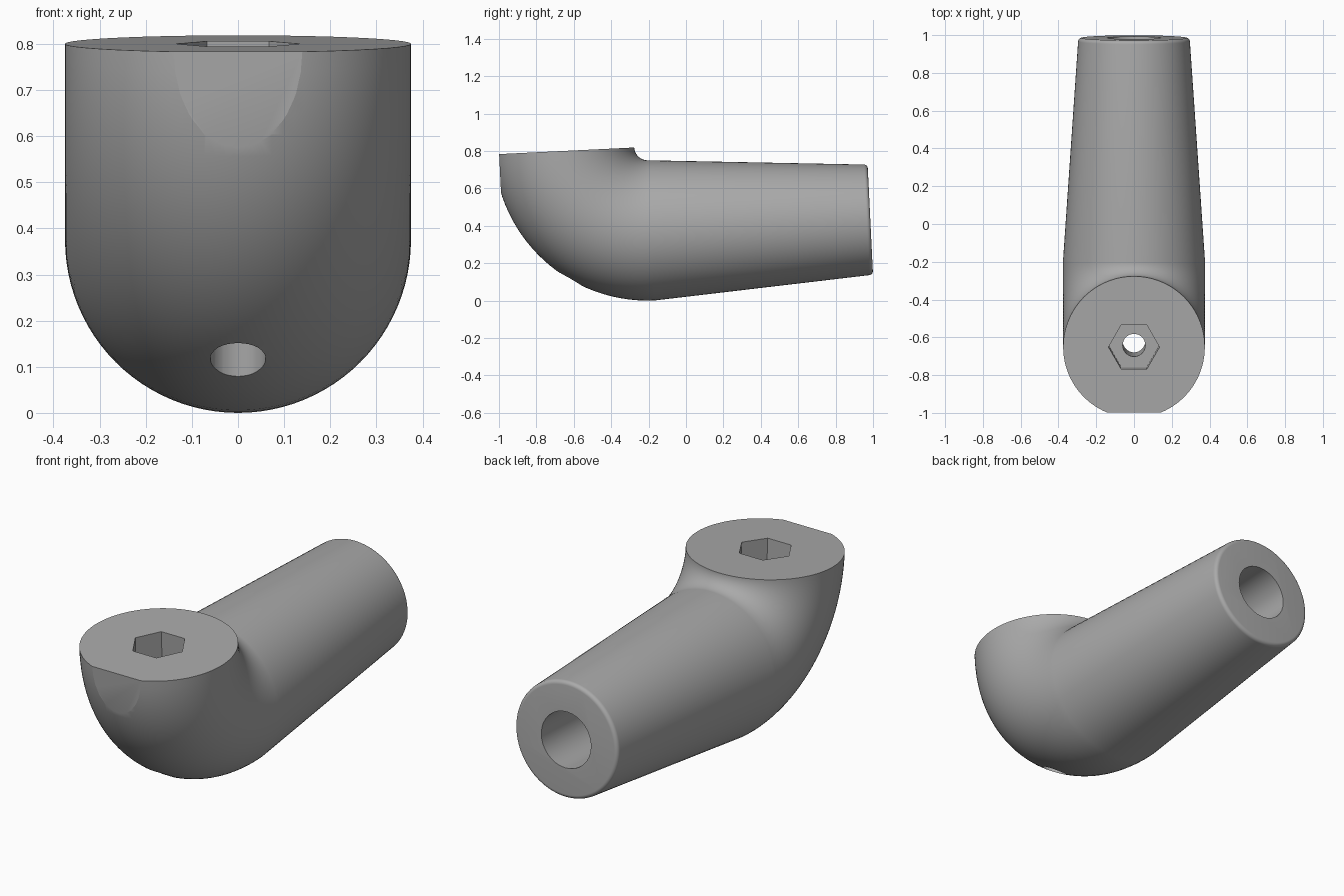
import bpy, bmesh
from math import sin, cos, pi, radians
from mathutils import Matrix, Vector

cube = bpy.data.objects.get("Cube")
if cube:
    bpy.data.objects.remove(cube, do_unlink=True)

SIDES = 96
TUBE = 0.375          # elbow tube radius
BEND = 0.447          # bend radius of the tube centreline
TIP = 0.296           # radius at the arm's end
ARM = 1.17            # arm length
ROUND = 0.02          # rounding of the arm's rim

# Whole fitting is tilted slightly about the bend pivot
FRAME = Matrix.Translation((0, -0.205, 0.822)) @ Matrix.Rotation(radians(2.8), 4, "X")

grey = bpy.data.materials.new("plain_grey")
grey.use_nodes = True
colour = (0.4, 0.4, 0.4, 1)
grey.diffuse_color = colour
grey.node_tree.nodes["Principled BSDF"].inputs["Base Color"].default_value = colour


def make_object(name, bm):
    bmesh.ops.recalc_face_normals(bm, faces=bm.faces)
    mesh = bpy.data.meshes.new(name)
    bm.to_mesh(mesh)
    bm.free()
    mesh.materials.append(grey)
    obj = bpy.data.objects.new(name, mesh)
    bpy.context.collection.objects.link(obj)
    obj.matrix_world = FRAME
    return obj


def prism(name, sides, radius, depth, matrix):
    bm = bmesh.new()
    bmesh.ops.create_cone(bm, cap_ends=True, segments=sides, radius1=radius,
                          radius2=radius, depth=depth, matrix=matrix)
    return make_object(name, bm)


# Sections along the path: centre, outward direction, radius
sections = []
steps = 28
for i in range(steps + 1):
    a = pi / 2 * i / steps
    out = Vector((0, -cos(a), -sin(a)))
    sections.append((out * BEND, out, TUBE))
down = Vector((0, 0, -1))
for i in range(7):
    a = pi / 2 * i / 6
    y = ARM - ROUND + ROUND * sin(a)
    sections.append((down * BEND + Vector((0, y, 0)), down, TIP - ROUND + ROUND * cos(a)))

# Elbow and tapered arm as one skin
bm = bmesh.new()
rings = []
for centre, out, radius in sections:
    rings.append([bm.verts.new(centre + radius * (out * cos(t) + Vector((sin(t), 0, 0))))
                  for t in (2 * pi * k / SIDES for k in range(SIDES))])
for a, b in zip(rings, rings[1:]):
    for k in range(SIDES):
        n = (k + 1) % SIDES
        bm.faces.new((a[k], a[n], b[n], b[k]))
bm.faces.new(rings[0])
bm.faces.new(rings[-1])
body = make_object("elbow_fitting", bm)

# Cutters: front flat, hexagon recess, bolt hole and arm bore
bm = bmesh.new()
bmesh.ops.create_cube(bm, size=1, matrix=Matrix.Translation((0, -1.295, -0.2)))
cutters = [
    make_object("front_flat_cutter", bm),
    prism("hexagon_cutter", 6, 0.135, 0.4,
          Matrix.Translation((0, -BEND, 0)) @ Matrix.Rotation(pi / 2, 4, "Z")),
    prism("bolt_hole_cutter", 32, 0.06, 2, Matrix.Translation((0, -BEND, -0.5))),
    prism("arm_bore_cutter", 32, 0.143, 1.2,
          Matrix.Translation((0, ARM, -BEND)) @ Matrix.Rotation(pi / 2, 4, "X")),
]
# Put the hexagon's points on the left and right
hexagon = cutters[1].data
if max(v.co.x for v in hexagon.vertices) < 0.13:
    spin = Matrix.Translation((0, -BEND, 0)) @ Matrix.Rotation(pi / 6, 4, "Z")
    hexagon.transform(spin @ Matrix.Translation((0, BEND, 0)))

bpy.ops.object.select_all(action="DESELECT")
body.select_set(True)
bpy.context.view_layer.objects.active = body
for cutter in cutters:
    cutter.hide_render = True
    mod = body.modifiers.new(cutter.name, "BOOLEAN")
    mod.operation = "DIFFERENCE"
    mod.solver = "EXACT"
    mod.object = cutter
    bpy.ops.object.modifier_apply(modifier=mod.name)
for cutter in cutters:
    bpy.data.objects.remove(cutter, do_unlink=True)

bpy.ops.object.shade_smooth_by_angle(angle=radians(16))
